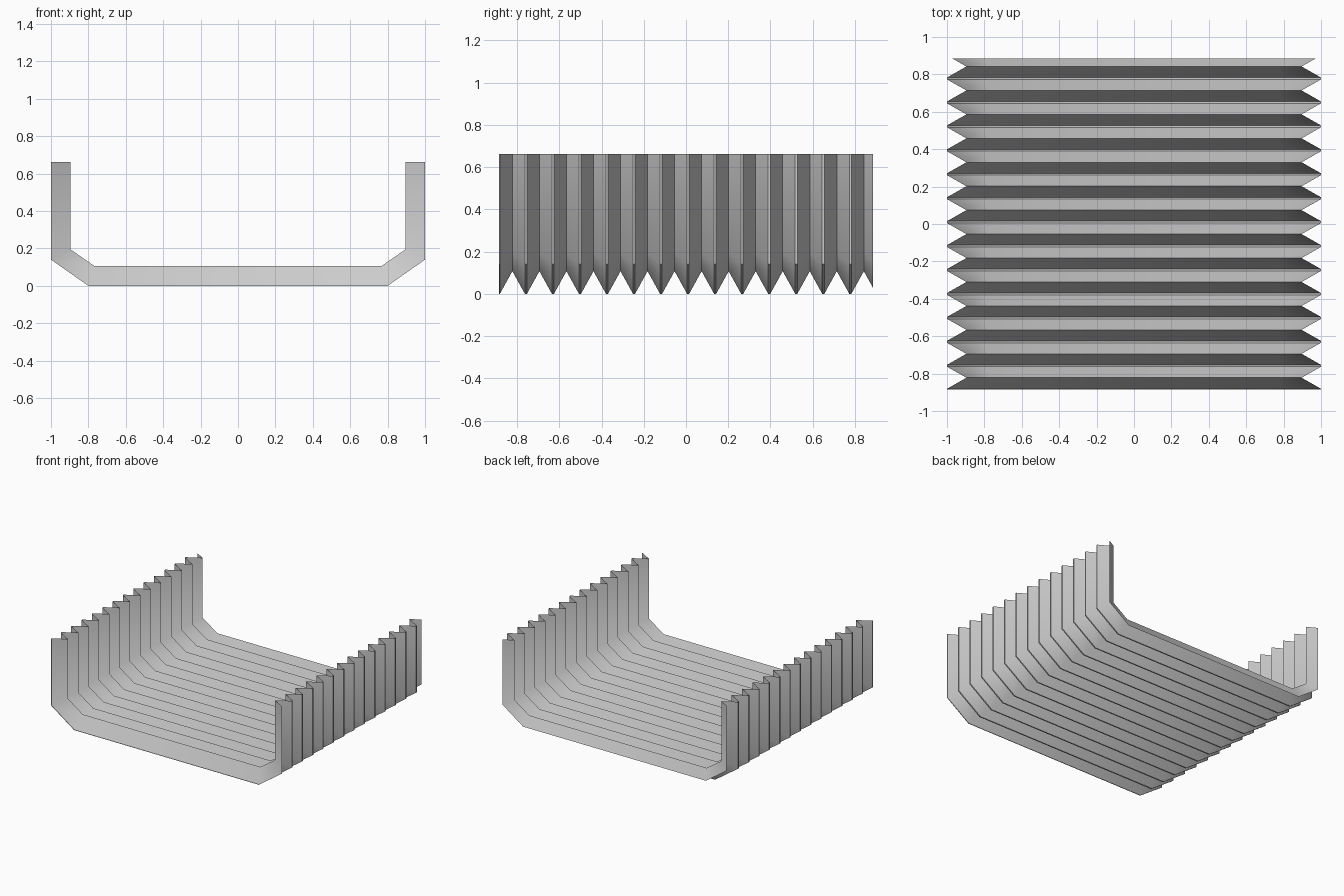
import bpy, bmesh, math

cube = bpy.data.objects.get("Cube")
if cube:
    bpy.data.objects.remove(cube, do_unlink=True)

PITCH, RIDGE, FOLDS = 0.128, 0.01, 14
Y_START, Y_END = -0.886, 0.885

grey = bpy.data.materials.new("light grey")
grey.use_nodes = True
grey.diffuse_color = (0.6, 0.6, 0.6, 1)
grey.node_tree.nodes["Principled BSDF"].inputs["Base Color"].default_value = (0.6, 0.6, 0.6, 1)

# Half profiles of the channel, from wall top to floor: ridge and valley
outer = [(1.0, 0.663), (1.0, 0.14), (0.80, 0.0)]
inner = [(0.896, 0.663), (0.896, 0.195), (0.769, 0.107)]


def profile(t):
    """Mirrored channel section, t = 0 on the ridge and 1 in the valley."""
    half = [(a[0] + (b[0] - a[0]) * t, a[1] + (b[1] - a[1]) * t)
            for a, b in zip(outer, inner)]
    return [(-x, z) for x, z in half] + half[::-1]


# Fold stations along the length: narrow flat ridges, sharp valleys
stations = []
for i in range(FOLDS):
    y = Y_START + i * PITCH
    if i:
        stations.append((y - RIDGE / 2, 0))
    else:
        stations.append((y, 0))
    stations.append((y + RIDGE / 2, 0))
    stations.append((y + PITCH / 2, 1))
# Last fold is cut short
last_valley = stations[-1][0]
stations.append((Y_END, 1 - (Y_END - last_valley) / (PITCH / 2 - RIDGE / 2)))

# Pleated sheet
bm = bmesh.new()
rows = [[bm.verts.new((x, y, z)) for x, z in profile(t)] for y, t in stations]
for a, b in zip(rows, rows[1:]):
    for j in range(len(a) - 1):
        bm.faces.new((a[j], b[j], b[j + 1], a[j + 1]))
bm.normal_update()
# Outside of the channel faces down and outward
if sum(f.normal.z * f.calc_area() for f in bm.faces) > 0:
    bmesh.ops.reverse_faces(bm, faces=bm.faces[:])

mesh = bpy.data.meshes.new("bellows_cover")
bm.to_mesh(mesh)
bm.free()
mesh.materials.append(grey)
cover = bpy.data.objects.new("bellows_cover", mesh)
bpy.context.collection.objects.link(cover)

bpy.context.view_layer.objects.active = cover
cover.select_set(True)
bpy.ops.object.shade_smooth_by_angle(angle=math.radians(35))
